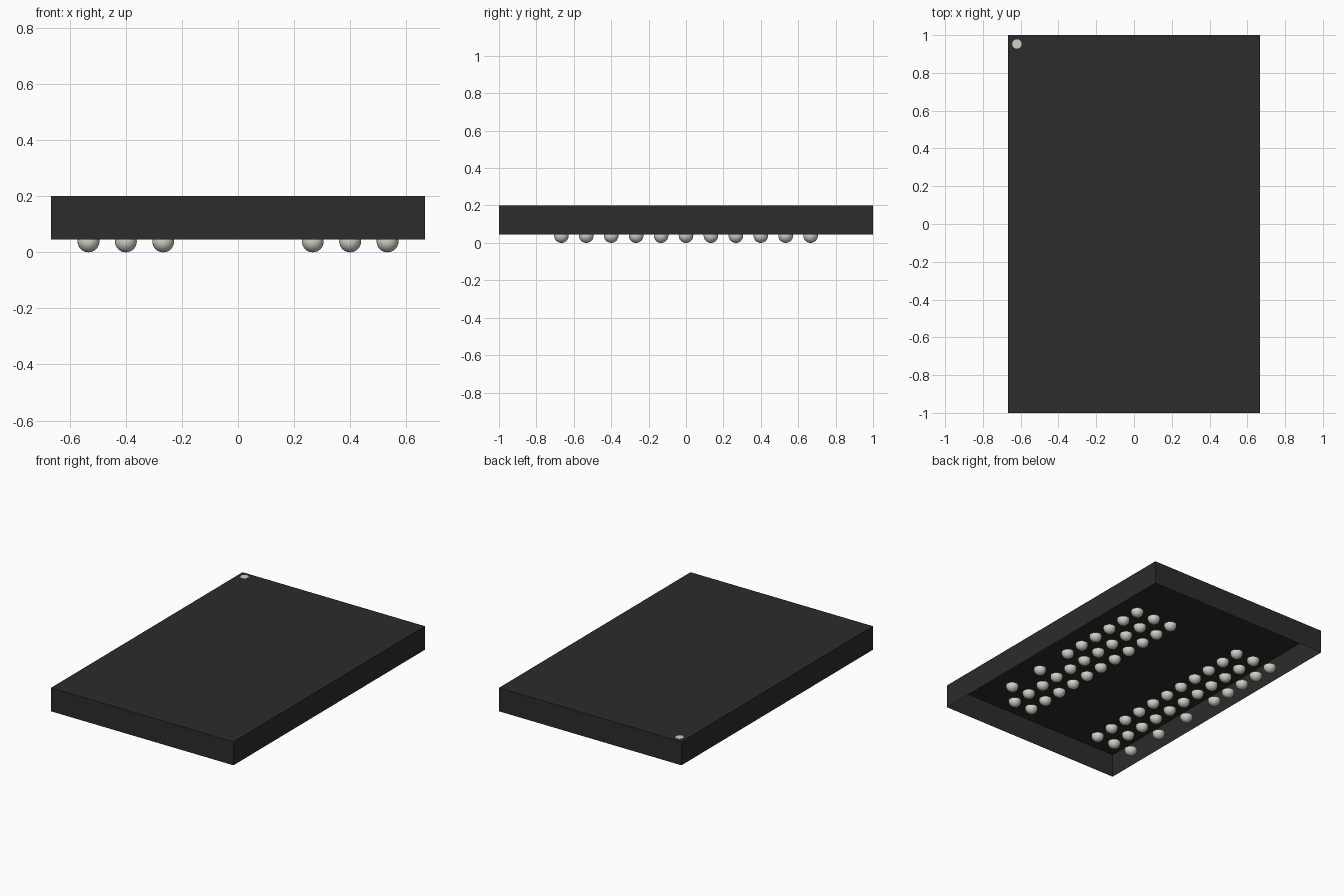
import bpy, bmesh
from mathutils import Matrix, Vector

cube = bpy.data.objects.get("Cube")
if cube:
    bpy.data.objects.remove(cube, do_unlink=True)

HALF_X, HALF_Y = 0.667, 1.0
BASE_Z, TOP_Z = 0.045, 0.2
PITCH = 0.1333
BALL_R = 0.039


def make_material(name, color):
    mat = bpy.data.materials.new(name)
    mat.use_nodes = True
    mat.diffuse_color = color
    bsdf = mat.node_tree.nodes["Principled BSDF"]
    bsdf.inputs["Base Color"].default_value = color
    bsdf.inputs["Roughness"].default_value = 0.6
    return mat


def make_mesh(name, bm, mat):
    mesh = bpy.data.meshes.new(name)
    bm.to_mesh(mesh)
    bm.free()
    mesh.materials.append(mat)
    return mesh


def add_object(name, mesh, location=(0, 0, 0)):
    obj = bpy.data.objects.new(name, mesh)
    obj.location = location
    bpy.context.collection.objects.link(obj)
    return obj


black = make_material("package_black", (0.025, 0.025, 0.025, 1))
silver = make_material("solder_grey", (0.64, 0.635, 0.57, 1))

# Package body: a thin shell, open underneath
bm = bmesh.new()
size = Matrix.Diagonal((2 * HALF_X, 2 * HALF_Y, TOP_Z - BASE_Z, 1))
centre = Matrix.Translation((0, 0, (TOP_Z + BASE_Z) / 2))
bmesh.ops.create_cube(bm, size=1, matrix=centre @ size)
bm.normal_update()
bottom = [f for f in bm.faces if f.normal.z < -0.9]
bmesh.ops.delete(bm, geom=bottom, context='FACES_ONLY')
add_object("package_body", make_mesh("package_body", bm, black))

# Corner marker: a thin disc on the top
bm = bmesh.new()
bmesh.ops.create_cone(bm, cap_ends=True, segments=24, radius1=0.025,
                      radius2=0.025, depth=0.002)
add_object("corner_marker", make_mesh("corner_marker", bm, silver),
           (-0.62, 0.953, TOP_Z))

# Solder ball: the lower half of a sphere, cut flat at the package base
bm = bmesh.new()
bmesh.ops.create_uvsphere(bm, u_segments=24, v_segments=16, radius=BALL_R)
cut = bmesh.ops.bisect_plane(bm, geom=bm.verts[:] + bm.edges[:] + bm.faces[:],
                             plane_co=Vector((0, 0, BASE_Z - BALL_R)),
                             plane_no=Vector((0, 0, 1)), clear_outer=True)
rim = [e for e in cut["geom_cut"] if isinstance(e, bmesh.types.BMEdge)]
bmesh.ops.contextual_create(bm, geom=rim)
for f in bm.faces:
    f.smooth = f.normal.z < 0.9 or len(f.verts) < 5
for e in rim:
    e.smooth = False
ball_mesh = make_mesh("solder_ball", bm, silver)

# Ball grid: six columns of eleven, with gaps in the outer columns
gaps = {4: (6, 8, 10), -4: (5, 7, 9)}
for col in (-4, -3, -2, 2, 3, 4):
    for row in range(11):
        if row not in gaps.get(col, ()):
            add_object(f"solder_ball_{col}_{row}", ball_mesh,
                       (col * PITCH, (5 - row) * PITCH, BALL_R))
